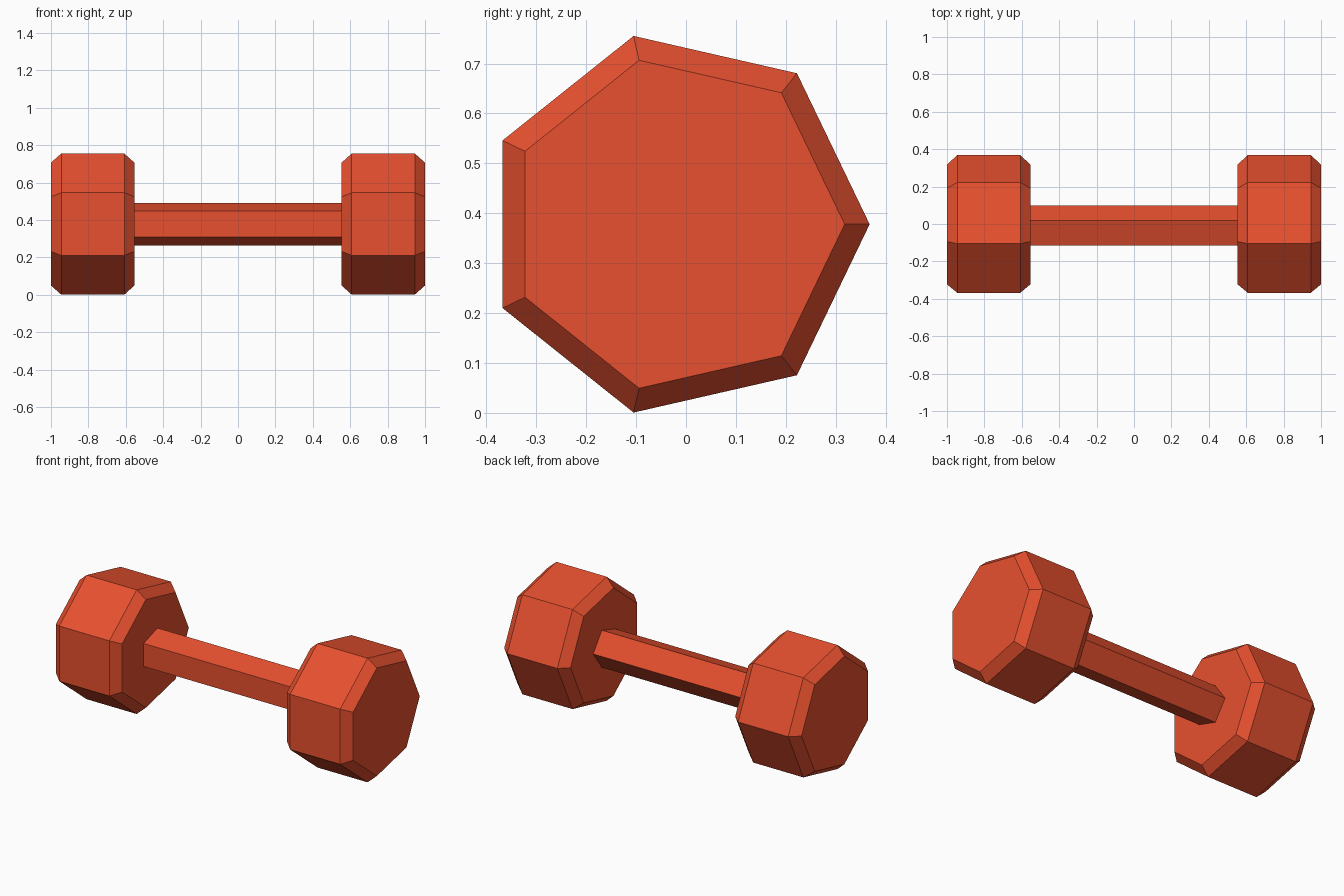
import bpy, bmesh
from math import cos, sin, tau

if "Cube" in bpy.data.objects:
    bpy.data.objects.remove(bpy.data.objects["Cube"])

CY, CZ = -0.019, 0.378   # shared axis of bar and heads

red = bpy.data.materials.new("red_paint")
red.diffuse_color = (0.80, 0.08, 0.028, 1)
red.use_nodes = True
red.node_tree.nodes["Principled BSDF"].inputs["Base Color"].default_value = red.diffuse_color


def lathe_prism(name, sides, stations):
    """Closed prism along x; stations are (x, radius), first corner faces +y."""
    bm = bmesh.new()
    rings = [[bm.verts.new((x, CY + r * cos(tau * i / sides), CZ + r * sin(tau * i / sides)))
              for i in range(sides)] for x, r in stations]
    for a, b in zip(rings, rings[1:]):
        for i in range(sides):
            j = (i + 1) % sides
            bm.faces.new((a[i], a[j], b[j], b[i]))
    bm.faces.new(rings[0])
    bm.faces.new(rings[-1])
    bmesh.ops.recalc_face_normals(bm, faces=bm.faces)
    mesh = bpy.data.meshes.new(name)
    bm.to_mesh(mesh)
    bm.free()
    mesh.materials.append(red)
    obj = bpy.data.objects.new(name, mesh)
    bpy.context.collection.objects.link(obj)
    return obj


# Seven-sided weights with chamfered rims
R, R_FACE = 0.387, 0.337
profile = [(0.554, R_FACE), (0.608, R), (0.945, R), (1.0, R_FACE)]
for label, side in (("left", -1), ("right", 1)):
    lathe_prism(f"{label}_weight", 7, [(side * x, r) for x, r in profile])

# Five-sided handle, ends tucked into the weights
lathe_prism("handle", 5, [(-0.57, 0.119), (0.57, 0.119)])
